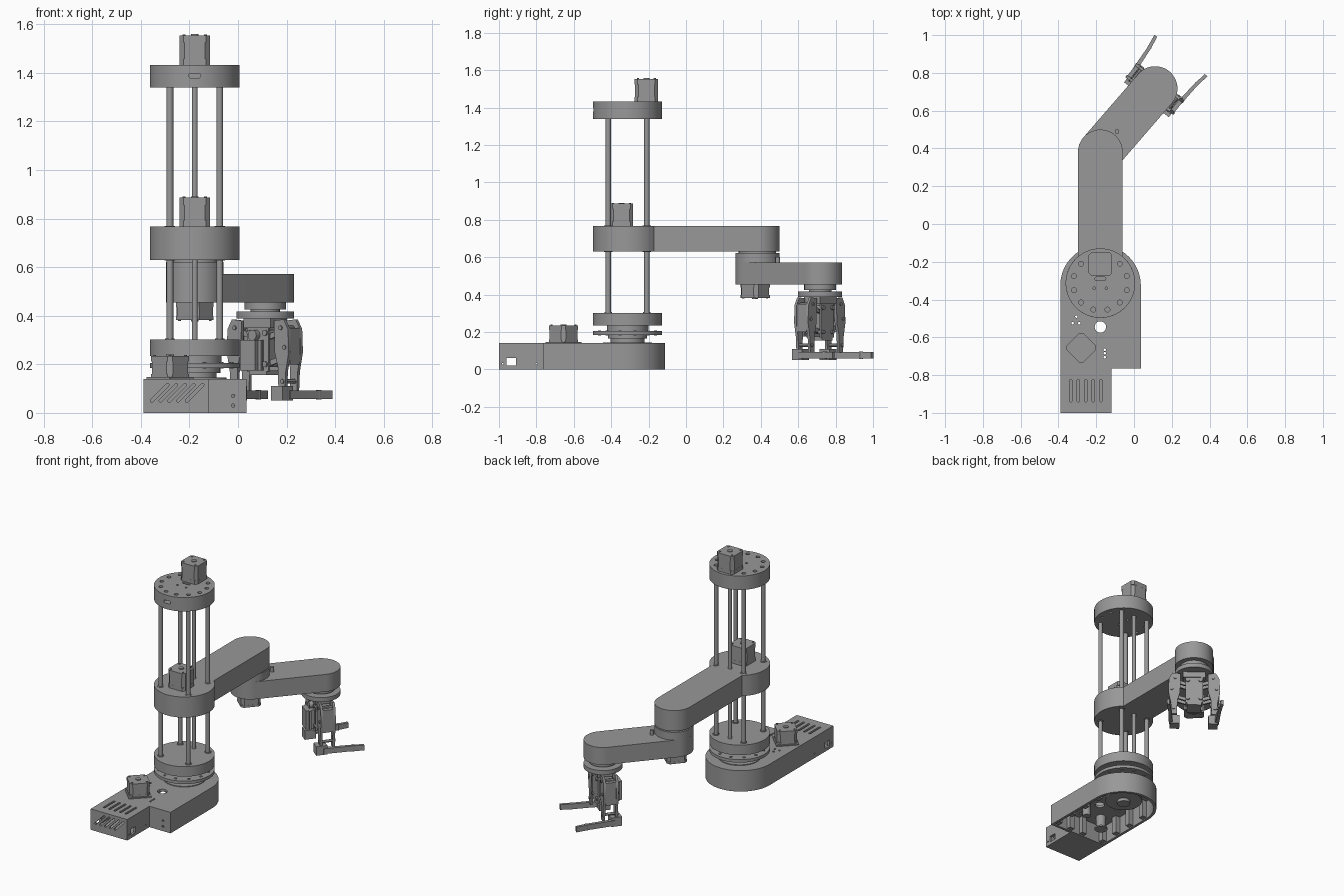
import bpy, bmesh
from math import sin, cos, pi, asin, atan2, radians
from mathutils import Matrix

if "Cube" in bpy.data.objects:
    bpy.data.objects.remove(bpy.data.objects["Cube"])

FRONT = Matrix.Rotation(pi / 2, 4, 'X')                       # profile (x, z), depth towards -y
SIDE = Matrix(((0, 0, 1, 0), (1, 0, 0, 0), (0, 1, 0, 0), (0, 0, 0, 1)))  # profile (y, z), depth x

# Dark grey finish for every part
GREY = bpy.data.materials.new("dark_grey")
GREY.diffuse_color = (.315, .315, .315, 1)
GREY.use_nodes = True
GREY.node_tree.nodes["Principled BSDF"].inputs["Base Color"].default_value = GREY.diffuse_color


def arc(x, y, r, a0, a1, n):
    return [(x + r * cos(a0 + (a1 - a0) * i / n), y + r * sin(a0 + (a1 - a0) * i / n)) for i in range(n + 1)]


def circle(x, y, r, n=48):
    return arc(x, y, r, 0, 2 * pi, n)[:-1]


def rect(x0, y0, x1, y1):
    return [(x0, y0), (x1, y0), (x1, y1), (x0, y1)]


def capsule(p, q, r, r0=None, n=32):
    """Rounded bar from p to q; the end at p may be a larger disc of radius r0."""
    r0 = r0 or r
    t, a = atan2(q[1] - p[1], q[0] - p[0]), asin(r / r0)
    return arc(*p, r0, t + a, t + 2 * pi - a, n * 2) + arc(*q, r, t - pi / 2, t + pi / 2, n)


def bevel_square(h, c):
    return [(h - c, -h), (h, c - h), (h, h - c), (h - c, h), (c - h, h), (-h, h - c), (-h, c - h), (c - h, -h)]


def part(name, solids, loc=(0, 0, 0), rot=0):
    """Object made of prisms: (outline, low, high[, orientation])."""
    bm = bmesh.new()
    for outline, lo, hi, *m in solids:
        m = m[0] if m else Matrix()
        a = [bm.verts.new(m @ Matrix.Translation((u, v, lo)).translation) for u, v in outline]
        b = [bm.verts.new(m @ Matrix.Translation((u, v, hi)).translation) for u, v in outline]
        n = len(a)
        bm.faces.new(a[::-1])
        bm.faces.new(b)
        for i in range(n):
            bm.faces.new((a[i], a[(i + 1) % n], b[(i + 1) % n], b[i]))
    bmesh.ops.recalc_face_normals(bm, faces=bm.faces)
    me = bpy.data.meshes.new(name)
    bm.to_mesh(me)
    bm.free()
    me.materials.append(GREY)
    ob = bpy.data.objects.new(name, me)
    ob.location, ob.rotation_euler.z = loc, rot
    bpy.context.collection.objects.link(ob)
    return ob


def cut(ob, solids):
    tool = part("cutter", solids)
    tool.hide_render = True
    mod = ob.modifiers.new("cut", 'BOOLEAN')
    mod.operation, mod.solver, mod.object = 'DIFFERENCE', 'EXACT', tool
    bpy.context.view_layer.objects.active = ob
    bpy.ops.object.modifier_apply(modifier=mod.name)
    bpy.data.objects.remove(tool)


def motor(name, x, y, z0, z1, rot=0):
    h = z1 - z0
    part(name, [(bevel_square(.0625, .0155), 0, h * .2), (bevel_square(.062, .019), h * .2, h * .75),
                (bevel_square(.0625, .0155), h * .75, h), (circle(0, 0, .016, 24), -.005, h + .005)]
         + [(circle(sx * .045, sy * .045, .006, 10), -.004, h + .004) for sx in (-1, 1) for sy in (-1, 1)],
         (x, y, z0), rot)


CX, CY = -.178, -.313          # column axis
EL, WR = (-.178, .382), (.112, .717)   # elbow and wrist axes
ARM = atan2(WR[1] - EL[1], WR[0] - EL[0])
MX, MY = -.28, -.655           # base motor

# Base housing: hollow shell with electronics box at the front
base = part("base_housing", [([(-.39, -1), (-.12, -1), (-.12, -.765), (.036, -.765)]
                              + arc(-.177, -.325, .213, 0, pi, 48), 0, .14)])
cut(base, [([(-.372, -.748), (.018, -.748)] + arc(-.177, -.325, .195, 0, pi, 48), -.02, .124),
           (rect(-.374, -.984, -.136, -.768), .012, .124)])
cut(base, [(capsule((x, -.935), (x, -.83), .007, n=6), .11, .16) for x in (-.335, -.295, -.255, -.215, -.175)]
    + [(capsule((x, .05), (x + .065, .115), .006, n=6), .975, 1.02, FRONT) for x in (-.355, -.319, -.283, -.247, -.211)]
    + [(circle(-.178, -.545, .03, 32), .11, .16)]
    + [(circle(x, y, .007, 10), .11, .16) for x, y in ((-.305, -.49), (-.325, -.525), (-.29, -.525),
                                                     (-.155, -.665), (-.155, -.685), (-.155, -.705))]
    + [(circle(-.02, z, .007, 10), .74, .78, FRONT) for z in (.03, .07)])
cut(base, [(rect(-.96, .02, -.91, .06), -.42, -.1, SIDE)]
    + [(circle(y, .03, .005, 10), -.42, -.1, SIDE) for y in (-.98, -.8)])

# Inside of the base: pulleys, tensioner and fixing posts
part("base_pulleys", [(circle(CX, CY, .1), .06, .13), (circle(CX, CY, .115), .05, .06),
                      (circle(CX, CY, .04), .03, .05), (circle(MX, MY, .03), .04, .13),
                      (circle(MX, MY, .04), .035, .045), (circle(-.1, -.58, .025), .03, .13)])
part("base_fixing_posts", [(rect(x - .018, y - .018, x + .018, y + .018), .008, .13)
                           for x in (-.358, .004) for y in (-.73, -.6, -.47, -.34)]
     + [(rect(x - .018, -.75, x + .018, -.72), .008, .13) for x in (-.2, -.1)])

# Base motor on its turned mounting plate
part("base_motor_plate", [(bevel_square(.07, .003), 0, .009)], (MX, MY, .138), pi / 4)
motor("base_motor", MX, MY, .142, .235, pi / 4)

# Turntable below the column
part("turntable", [(circle(CX, CY, .13), .135, .145), (circle(CX, CY, .09), .145, .165),
                   (circle(CX, CY, .105), .165, .186), (circle(CX, CY, .184, 64), .185, .205),
                   (circle(CX, CY, .11), .205, .236)]
     + [(circle(CX + .155 * cos(a), CY + .155 * sin(a), .009, 10), .182, .209)
        for a in (pi / 12 + pi / 6 * k for k in range(12))])
part("column_foot", [(circle(CX, CY, .184, 64), .235, .302)]
     + [(circle(CX + sx * .103, CY + sy * .103, .02, 20), .302, .306) for sx in (-1, 1) for sy in (-1, 1)])

# Four guide rods and the lead screw
for i, (sx, sy) in enumerate(((-1, -1), (1, -1), (1, 1), (-1, 1))):
    part(f"guide_rod_{i + 1}", [(circle(CX + sx * .1025, CY + sy * .103, .014, 24), .29, 1.36)])
part("lead_screw", [(circle(CX, -.212, .012, 20), .21, 1.44)])

# Column head with bolt holes and slots
head = part("column_head", [(circle(CX, CY, .184, 64), 1.34, 1.433)])
cut(head, [(circle(CX + .145 * cos(a), CY + .145 * sin(a), .013, 14), 1.415, 1.45)
           for k in range(12) if k not in (2, 3) for a in [pi / 12 + pi / 6 * k]]
    + [(capsule((CX - .02, -.29), (CX + .02, -.29), .009, n=6), 1.41, 1.45),
       (capsule((CX - .015, 1.388), (CX + .015, 1.388), .01, n=6), .46, .52, FRONT)]
    + [(circle(CX + x, -.34, .007, 10), 1.41, 1.45) for x in (-.032, .032)]
    + [(circle(CX + x, CY + y, .01, 12), 1.32, 1.355) for x in (-.14, 0, .14) for y in (-.04, .04)])
motor("column_motor", CX, -.212, 1.433, 1.554)

# Upper arm sliding on the rods, with its motor
part("upper_arm", [(capsule((CX, CY), EL, .118, .184), .63, .768)]
     + [(circle(CX + sx * .103, CY + sy * .103, .022, 20), .627, .77) for sx in (-1, 1) for sy in (-1, 1)])
motor("upper_arm_motor", CX, -.345, .768, .886)

# Forearm, elbow collar, stop pin and motor underneath
part("forearm", [(capsule(EL, WR, .118), .455, .571)])
part("elbow_collar", [(circle(*EL, .118, 64), .565, .622), (circle(*EL, .1), .62, .632)])
part("stop_pin", [(circle(-.09, .49, .012, 16), .57, .602)])
motor("forearm_motor", EL[0], .37, .382, .455, ARM)

# Wrist flange
part("wrist_flange", [(circle(*WR, .085), .425, .456), (circle(*WR, .06), .415, .43),
                      (circle(*WR, .118), .388, .417)])

# Gripper, in its own frame: x along the fingers, y across the jaws
G = dict(loc=(*WR, 0), rot=radians(52))
part("gripper_body", [(rect(-.05, -.055, -.04, .055), .17, .385), (rect(.04, -.055, .05, .055), .17, .385),
                      (rect(-.04, -.035, .04, .035), .2, .36), (rect(-.055, -.07, .055, .07), .35, .39),
                      (rect(-.048, -.045, .048, .045), .155, .175)]
     + [(circle(y, z, .012, 14), -.058, .058, SIDE) for y in (-.04, .04) for z in (.2, .33)], **G)
part("gripper_servo", [(rect(-.105, -.03, -.05, .05), .175, .3), (rect(-.085, -.045, -.075, .065), .175, .3),
                       (circle(.01, .32, .022, 24), -.075, -.05, SIDE)], **G)

jaw = [(.085, .38), (.135, .385), (.158, .345), (.162, .25), (.146, .17),
       (.142, .09), (.108, .09), (.105, .19), (.088, .25)]
for label, s in (("left", 1), ("right", -1)):
    plate = [(y * s, z) for y, z in jaw]
    # Paired jaw plates with hinge pins and crossing struts
    part(f"{label}_jaw_plates", [(plate, -.05, -.035, SIDE), (plate, .03, .045, SIDE)]
         + [(circle(y * s, z, .009, 12), -.056, .051, SIDE) for y, z in ((.12, .35), (.14, .27), (.13, .13))], **G)
    part(f"{label}_jaw_links", [(capsule((.03 * s, z), (.125 * s, z + .03), .011, n=6), x, x + .012, SIDE)
                                for z in (.2, .31) for x in (-.03, .015)]
         + [(rect(-.035, min(.135 * s, .158 * s), .03, max(.135 * s, .158 * s)), .2, .35)], **G)
    # Finger: base block and long flat tip
    part(f"{label}_finger", [(rect(-.075, min(.09 * s, .15 * s), -.005, max(.09 * s, .15 * s)), .05, .11),
                             ([(-.03, .13 * s), (.04, .138 * s), (.15, .148 * s), (.222, .16 * s), (.222, .178 * s),
                               (.14, .166 * s), (-.03, .156 * s)], .058, .093)]
         + [(circle(s * .14, z, .006, 10), -.01, 0, SIDE) for z in (.07, .085)]
         + [(circle(.155, .158 * s, .011, 12), .056, .095)], **G)

# Smooth the round walls, keep hard edges
bpy.ops.object.select_all(action='SELECT')
bpy.ops.object.shade_smooth_by_angle(angle=radians(30))
